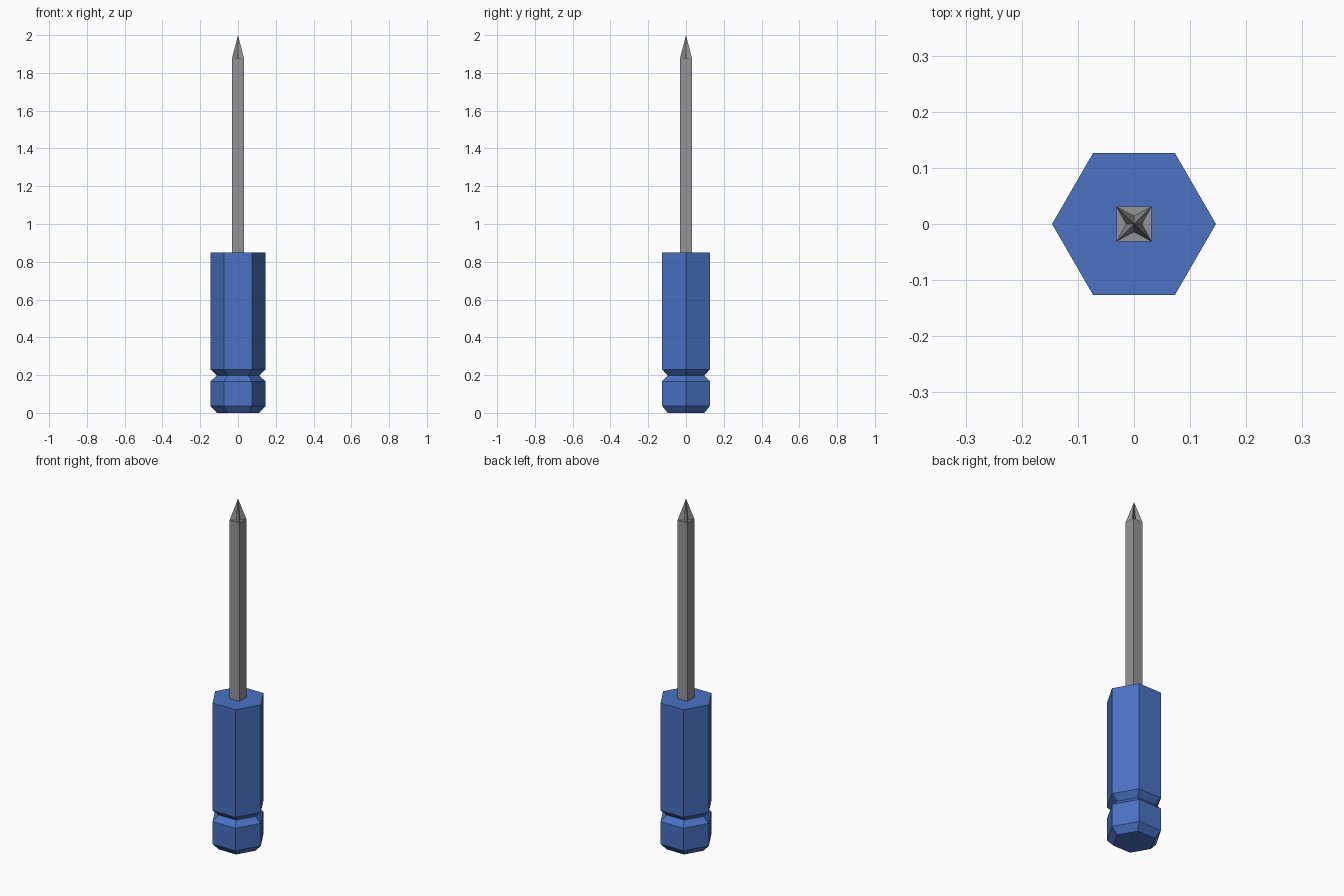
import bpy, bmesh, math

if "Cube" in bpy.data.objects:
    bpy.data.objects.remove(bpy.data.objects["Cube"])


def material(name, rgb):
    m = bpy.data.materials.new(name)
    m.diffuse_color = (*rgb, 1)
    m.use_nodes = True
    m.node_tree.nodes["Principled BSDF"].inputs["Base Color"].default_value = m.diffuse_color
    return m


BLUE = material("handle blue", (0.069, 0.168, 0.552))
STEEL = material("steel grey", (0.30, 0.30, 0.30))


def ring(bm, n, radius, z, turn=0.0):
    return [bm.verts.new((radius * math.cos(turn + math.tau * i / n),
                          radius * math.sin(turn + math.tau * i / n), z)) for i in range(n)]


def bridge(bm, a, b):
    n = len(a)
    for i in range(n):
        j = (i + 1) % n
        bm.faces.new((a[i], a[j], b[j], b[i]))


def finish(bm, name, mat):
    bmesh.ops.recalc_face_normals(bm, faces=bm.faces[:])
    me = bpy.data.meshes.new(name)
    bm.to_mesh(me)
    bm.free()
    me.materials.append(mat)
    bpy.context.collection.objects.link(bpy.data.objects.new(name, me))


# Hexagonal handle: chamfered end, V groove, straight grip
bm = bmesh.new()
profile = [(0.112, 0), (0.146, 0.037), (0.146, 0.167), (0.112, 0.198), (0.146, 0.23), (0.146, 0.85)]
rings = [ring(bm, 6, r, z) for r, z in profile]
for a, b in zip(rings, rings[1:]):
    bridge(bm, a, b)
bm.faces.new(rings[0])
bm.faces.new(rings[-1])
finish(bm, "handle", BLUE)

# Square shaft ending in a cross-shaped point with a valley on each side
bm = bmesh.new()
R = 0.031 * math.sqrt(2)
base = ring(bm, 4, R, 0.84, math.pi / 4)
top = ring(bm, 4, R, 1.88, math.pi / 4)
valley = ring(bm, 4, 0.014, 1.88, math.pi / 2)
apex = bm.verts.new((0, 0, 2.0))
bridge(bm, base, top)
bm.faces.new(base)
for i in range(4):
    j = (i + 1) % 4
    bm.faces.new((top[i], top[j], valley[i]))      # ledge
    bm.faces.new((top[i], valley[i], apex))        # valley flanks
    bm.faces.new((valley[i], top[j], apex))
finish(bm, "shaft", STEEL)
